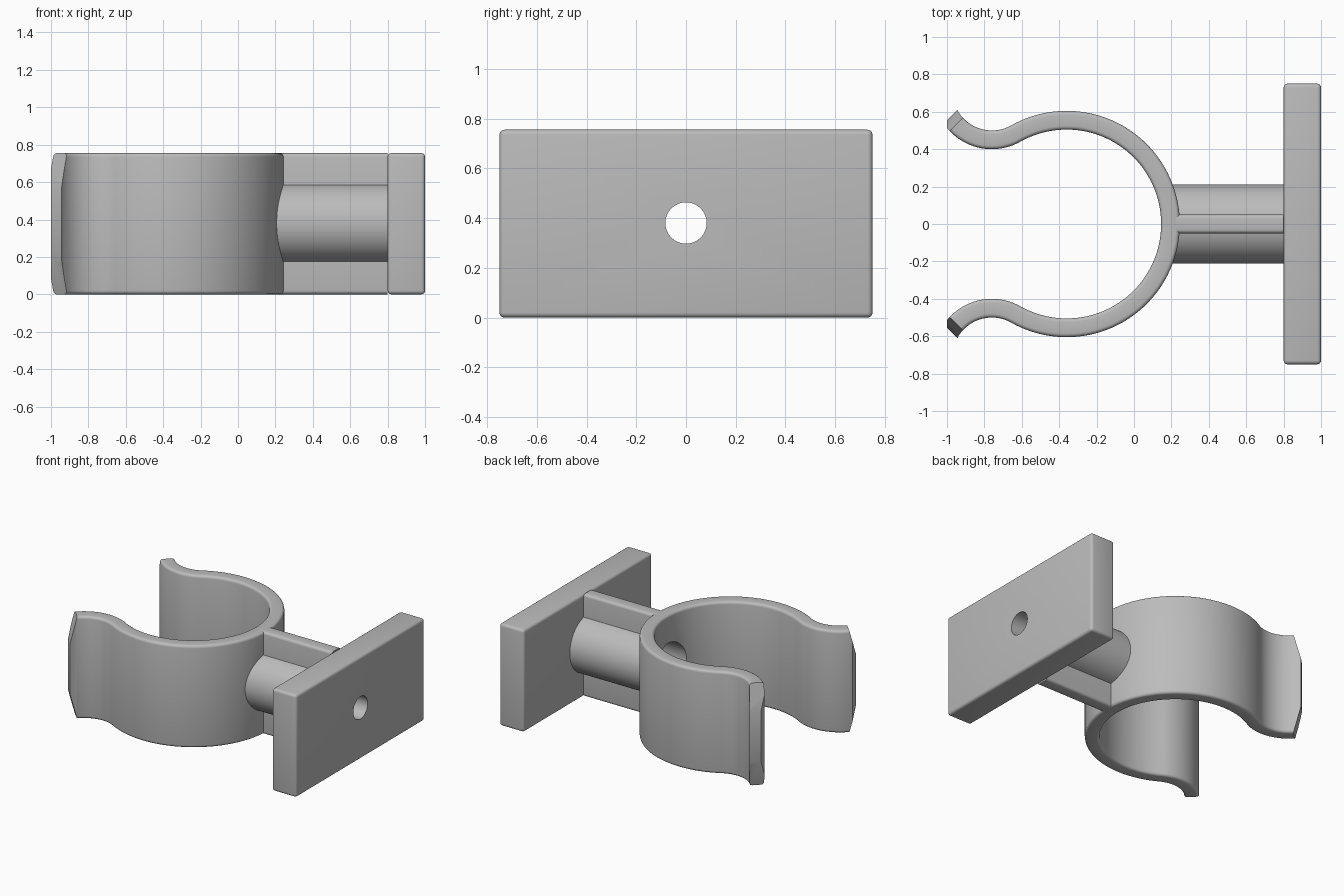
import bpy, bmesh, math
from mathutils import Vector, Matrix

cube = bpy.data.objects.get("Cube")
if cube:
    bpy.data.objects.remove(cube, do_unlink=True)

H = 0.755          # height of every full-height part
MID = 0.38         # height of the screw axis
ROUND = 0.02       # edge rounding

grey = bpy.data.materials.new("light grey plastic")
grey.use_nodes = True
COLOUR = (0.5, 0.5, 0.5, 1)
grey.diffuse_color = COLOUR
grey.node_tree.nodes["Principled BSDF"].inputs["Base Color"].default_value = COLOUR


def finish(bm, name):
    bmesh.ops.recalc_face_normals(bm, faces=bm.faces)
    mesh = bpy.data.meshes.new(name)
    bm.to_mesh(mesh)
    bm.free()
    ob = bpy.data.objects.new(name, mesh)
    mesh.materials.append(grey)
    bpy.context.collection.objects.link(ob)
    return ob


def rod(name, x0, x1, radius):
    bm = bmesh.new()
    place = Matrix.Translation(((x0 + x1) / 2, 0, MID)) @ Matrix.Rotation(math.pi / 2, 4, "Y")
    bmesh.ops.create_cone(bm, cap_ends=True, segments=64, radius1=radius,
                          radius2=radius, depth=x1 - x0, matrix=place)
    return finish(bm, name)


def rounded_box(name, x0, x1, width, only_long_edges=False):
    bm = bmesh.new()
    place = Matrix.Translation(((x0 + x1) / 2, 0, H / 2)) @ Matrix.Diagonal((x1 - x0, width, H, 1))
    bmesh.ops.create_cube(bm, size=1, matrix=place)
    edges = [e for e in bm.edges
             if not only_long_edges or abs(e.verts[0].co.x - e.verts[1].co.x) > 0.1]
    bmesh.ops.bevel(bm, geom=edges, offset=ROUND, segments=4, profile=0.5, affect="EDGES")
    return finish(bm, name)


def cut_off(bm, point, normal):
    """Trim everything beyond a plane and close the cut."""
    cut = bmesh.ops.bisect_plane(bm, geom=bm.verts[:] + bm.edges[:] + bm.faces[:], dist=1e-6,
                                 plane_co=point, plane_no=normal, clear_outer=True)
    rim = [e for e in cut["geom_cut"] if isinstance(e, bmesh.types.BMEdge)]
    bmesh.ops.holes_fill(bm, edges=rim, sides=0)


def clip_band():
    # Centre line: one large arc that flows into an outward-curled lip
    ring_c, ring_r = Vector((-0.36, 0)), 0.555
    lip_c, lip_r = Vector((-0.76, 0.71)), 0.26
    join = math.atan2(lip_c.y - ring_c.y, lip_c.x - ring_c.x)
    half = []
    for i in range(41):
        a = join * i / 40
        n = Vector((math.cos(a), math.sin(a)))
        half.append((ring_c + n * ring_r, n))
    start, end = join + math.pi, math.radians(198)
    for i in range(1, 25):
        a = start + (end - start) * i / 24
        n = Vector((math.cos(a), math.sin(a)))
        half.append((lip_c + n * lip_r, -n))
    flip = Vector((1, -1))
    path = [(p * flip, n * flip) for p, n in half[:0:-1]] + half

    # Rounded rectangular section: (offset from centre line, height)
    section = []
    for k, (su, sz) in enumerate([(1, 1), (-1, 1), (-1, -1), (1, -1)]):
        for j in range(5):
            a = math.pi / 2 * (k + j / 4)
            section.append((su * (0.05 - ROUND) + ROUND * math.cos(a),
                            H / 2 + sz * (H / 2 - ROUND) + ROUND * math.sin(a)))

    bm = bmesh.new()
    loops = [[bm.verts.new((*(p + n * u), z)) for u, z in section] for p, n in path]
    count = len(section)
    for a, b in zip(loops, loops[1:]):
        for j in range(count):
            k = (j + 1) % count
            bm.faces.new((a[j], a[k], b[k], b[j]))
    bm.faces.new(loops[0])
    bm.faces.new(loops[-1][::-1])

    # Lip ends: a slanted end face with tapered top and bottom corners
    cut_off(bm, (-1, 0, 0), (-1, 0, 0))
    for side in (1, -1):
        out = Vector((-0.7, 0.7 * side, 0))
        tip = Vector((-0.98, 0.575 * side, 0))
        cut_off(bm, tip, out)
        for z, up in ((0.56, 1), (H - 0.56, -1)):
            cut_off(bm, tip + Vector((0, 0, z)), out * 0.19 + Vector((0, 0, 0.05 * up)))
    return finish(bm, "clip_band")


def drill(ob, cutter):
    mod = ob.modifiers.new("hole", "BOOLEAN")
    mod.operation, mod.solver, mod.object = "DIFFERENCE", "EXACT", cutter
    bpy.context.view_layer.objects.active = ob
    bpy.ops.object.modifier_apply(modifier=mod.name)


band = clip_band()
tube = rod("screw_tube", 0.17, 0.8, 0.212)
web = rounded_box("stiffening_web", 0.2, 0.8, 0.1, only_long_edges=True)
plate = rounded_box("wall_plate", 0.8, 1.0, 1.5)

# Wide bore for the screw head, narrow hole through the wall plate
bore = rod("bore_cutter", -0.1, 0.85, 0.17)
hole = rod("hole_cutter", 0.7, 1.1, 0.083)
for part in (band, tube, web):
    drill(part, bore)
drill(plate, hole)
for cutter in (bore, hole):
    bpy.data.objects.remove(cutter, do_unlink=True)

# Smooth curved surfaces, keep edges crisp
bpy.ops.object.select_all(action="DESELECT")
for part in (band, tube, web, plate):
    part.select_set(True)
bpy.context.view_layer.objects.active = band
bpy.ops.object.shade_smooth_by_angle(angle=math.radians(30))
